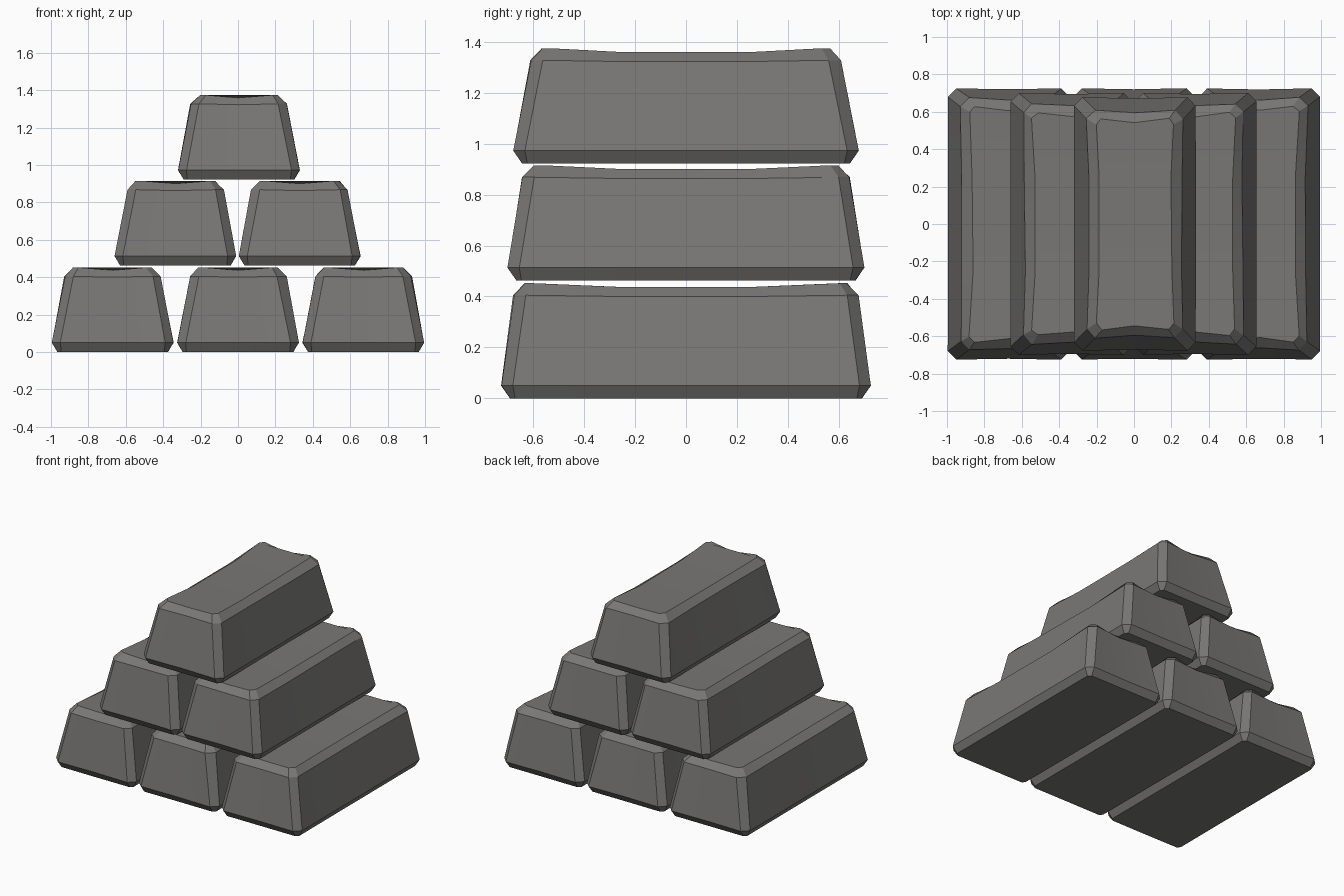
import bpy, bmesh, random
from mathutils import Vector

cube = bpy.data.objects.get("Cube")
if cube:
    bpy.data.objects.remove(cube, do_unlink=True)

random.seed(4)

# One dull metal for every bar
metal = bpy.data.materials.new("dull_grey_metal")
metal.use_nodes = True
grey = (0.19, 0.186, 0.18, 1)
metal.diffuse_color = grey
metal.node_tree.nodes["Principled BSDF"].inputs["Base Color"].default_value = grey


def outline(hx, hy, c, z, pinch=0, sag=0, dent=0):
    """Chamfered rectangle, pinched and sagging at the middle of its sides."""
    half = [(hx, c - hy, z), (hx - pinch, -0.25, z - sag), (hx - pinch, 0.25, z - sag),
            (hx, hy - c, z), (hx - c, hy, z), (0, hy - dent, z - sag), (c - hx, hy, z)]
    return half + [(-x, -y, h) for x, y, h in half]


def bar(name, cx, z0, length, taper):
    """Tapered bar with worn, chamfered edges."""
    hy = length / 2
    rings = [
        outline(0.295, hy - 0.035, 0.02, 0),
        outline(0.325, hy, 0.045, 0.05, dent=0.005),
        outline(0.257, hy - taper, 0.045, 0.405, 0.008, 0.005, 0.01),
        outline(0.21, hy - taper - 0.045, 0.03, 0.452, 0.016, 0.015, 0.02),
    ]
    bm = bmesh.new()
    loops = []
    for level, ring in enumerate(rings):
        wear = 0.004 if level > 1 else 0.001
        verts = []
        for p in ring:
            chip = Vector((random.uniform(-wear, wear), random.uniform(-wear, wear), 0))
            verts.append(bm.verts.new(Vector(p) + chip))
        loops.append(verts)
    n = len(loops[0])
    for low, high in zip(loops, loops[1:]):
        for i in range(n):
            j = (i + 1) % n
            bm.faces.new((low[i], low[j], high[j], high[i]))
    bm.faces.new(loops[0][::-1])
    # The top is split into a middle panel and two raised ends
    top = loops[-1]
    bm.faces.new([top[i] for i in (1, 2, 8, 9)])
    bm.faces.new(top[2:9])
    bm.faces.new(top[9:] + top[:2])
    bmesh.ops.recalc_face_normals(bm, faces=bm.faces)

    mesh = bpy.data.meshes.new(name)
    bm.to_mesh(mesh)
    bm.free()
    mesh.materials.append(metal)
    obj = bpy.data.objects.new(name, mesh)
    obj.location = (cx, 0, z0)
    bpy.context.collection.objects.link(obj)
    bpy.ops.object.select_all(action="DESELECT")
    obj.select_set(True)
    bpy.context.view_layer.objects.active = obj
    bpy.ops.object.shade_smooth_by_angle(angle=0.45)


# Stacked rows: bar centres, base height, length, end taper
rows = {
    "bottom": ((("right", -0.67), ("middle", 0), ("left", 0.67)), 0, 1.45, 0.05),
    "second": ((("right", -0.335), ("left", 0.33)), 0.463, 1.40, 0.06),
    "top": ((("middle", 0.005),), 0.922, 1.355, 0.07),
}
for row, (bars, z0, length, taper) in rows.items():
    for side, cx in bars:
        bar(f"{row}_row_{side}_bar", cx, z0, length, taper)
